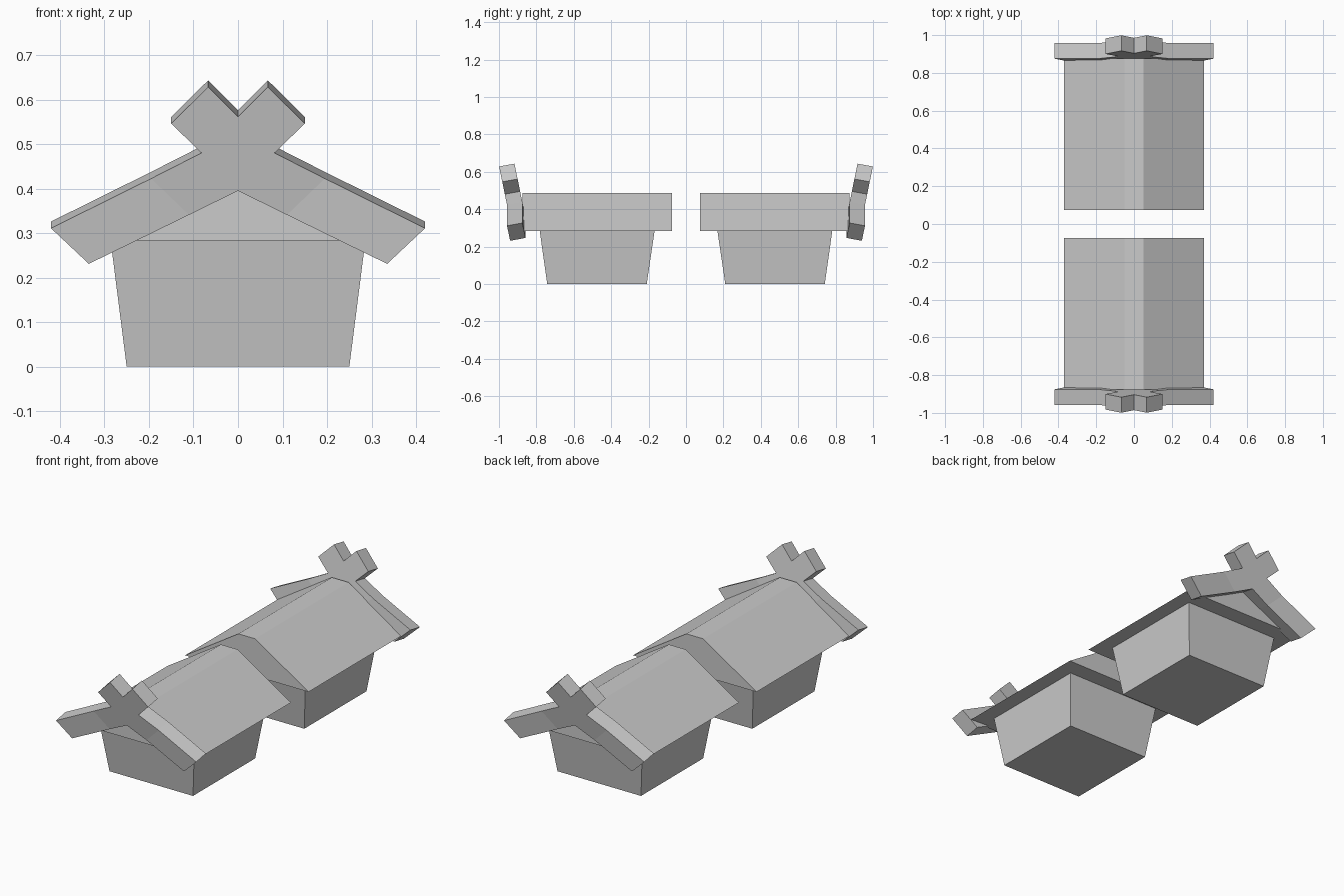
import bpy, bmesh

if "Cube" in bpy.data.objects:
    bpy.data.objects.remove(bpy.data.objects["Cube"])


def make(name, verts, faces):
    me = bpy.data.meshes.new(name)
    me.from_pydata(verts, [], faces)
    bm = bmesh.new()
    bm.from_mesh(me)
    bmesh.ops.recalc_face_normals(bm, faces=bm.faces)
    bm.to_mesh(me)
    bm.free()
    ob = bpy.data.objects.new(name, me)
    bpy.context.collection.objects.link(ob)
    return ob


def loft(name, a, b, caps=None):
    """Join two matching outlines with side walls and cap faces."""
    n = len(a)
    caps = caps or [list(range(n))]
    faces = [[i, (i + 1) % n, (i + 1) % n + n, i + n] for i in range(n)]
    faces += caps + [[i + n for i in reversed(f)] for f in caps]
    return make(name, a + b, faces)


def rect(hx, y0, y1, z):
    return [(-hx, y0, z), (hx, y0, z), (hx, y1, z), (-hx, y1, z)]


# gable board, right half of the outline from lower centre to upper notch
HALF = [(0, .395), (.11, .341), (.335, .231), (.42, .311), (.195, .4225),
        (.082, .48), (.15, .546), (.067, .628), (0, .561)]
CAPS = [[0, 1, 4, 5, 6, 7, 8, 9, 10, 11, 12, 15], [1, 2, 3, 4], [12, 13, 14, 15]]


def lean(z):
    return .957 + .205 * (z - .4225)


depth = [lean(z) for x, z in HALF]
depth[2], depth[3] = depth[1], depth[4]   # arm ends keep the depth of the bend
right = [(x, d, z) for (x, z), d in zip(HALF, depth)]
outline = right + [(-x, d, z) for x, d, z in right[7:0:-1]]

ROOF = [(-.37, .283), (.37, .283), (.05, .485), (-.05, .485)]

for s, side in ((-1, "front"), (1, "back")):
    # tapered body
    loft(side + "_body", rect(.25, s * .21, s * .742, 0),
         rect(.286, s * .168, s * .782, .283))
    # roof with flat ridge
    loft(side + "_roof", [(x, s * .075, z) for x, z in ROOF],
         [(x, s * .875, z) for x, z in ROOF])
    # crossed gable boards leaning outward
    loft(side + "_gable_board", [(x, s * y, z) for x, y, z in outline],
         [(x, s * (y - .082), z + .015) for x, y, z in outline], CAPS)
